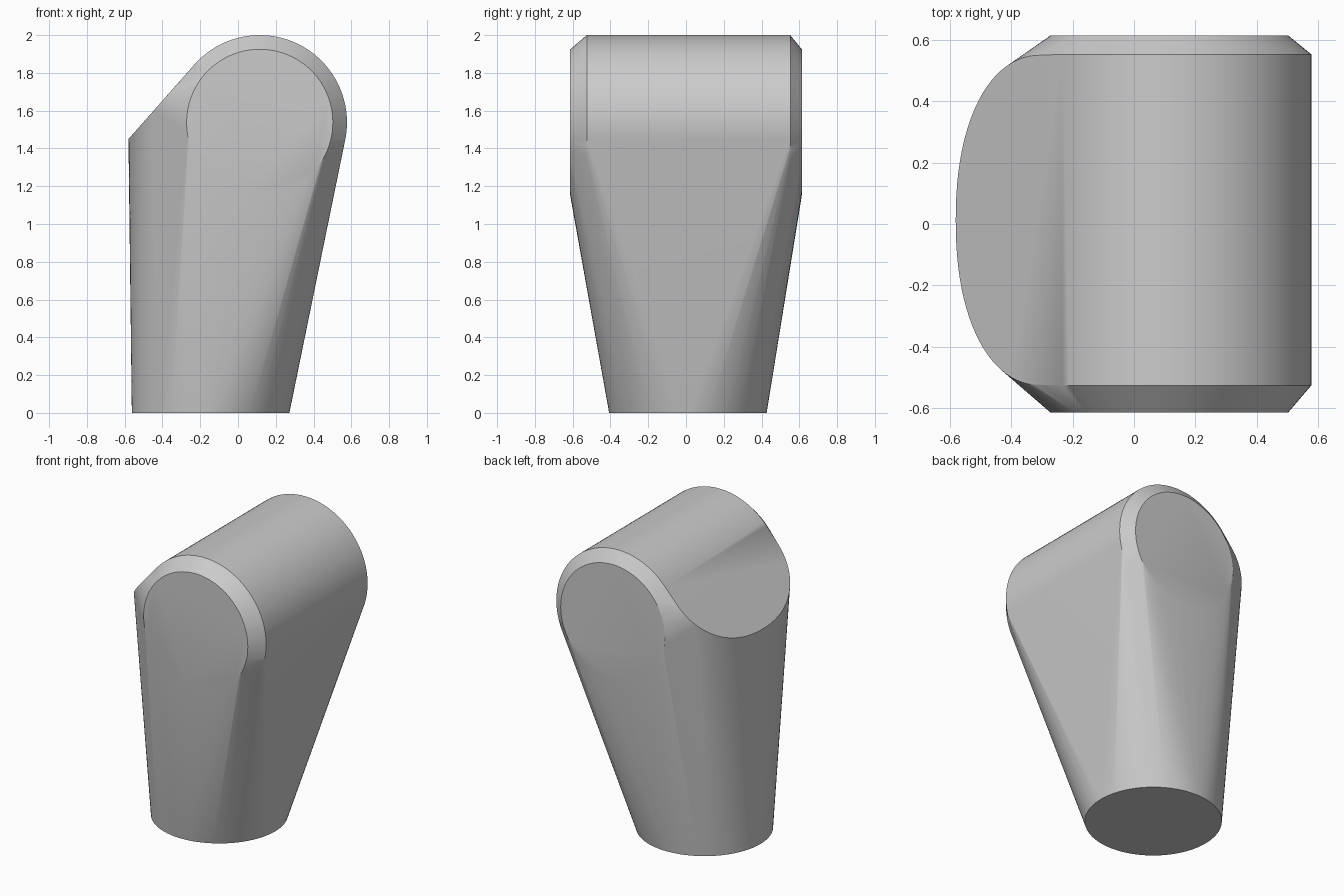
import bpy, bmesh
from math import sin, cos, tan, pi, radians, copysign

cube = bpy.data.objects.get("Cube")
if cube:
    bpy.data.objects.remove(cube, do_unlink=True)

SEGMENTS = 96
ANGLES = [2 * pi * i / SEGMENTS for i in range(SEGMENTS)]
bm = bmesh.new()


def ring(x, z, y, radius):
    """Upright circle whose axis runs along y."""
    for a in ANGLES:
        bm.verts.new((x + radius * cos(a), y, z + radius * sin(a)))


# Round foot of the tapered post
for a in ANGLES:
    bm.verts.new((-0.145 + 0.417 * cos(a), 0.01 + 0.417 * sin(a), 0))

# Horizontal barrel with a chamfer at each end
for y, radius in ((-0.613, 0.387), (-0.525, 0.462), (0.552, 0.462), (0.613, 0.387)):
    ring(0.115, 1.538, y, radius)

# Rounded shoulder rim on the slope running tangent to the barrel
slope = tan(radians(48.4))
for i in range(49):
    a = -pi / 2 + pi * i / 48
    x = -0.3 - 0.28 * abs(cos(a)) ** 0.91
    y = 0.0125 + 0.537 * copysign(abs(sin(a)) ** 0.91, sin(a))
    bm.verts.new((x, y, 1.45 + (x + 0.58) * slope))

# Stretch one skin around all the sections
result = bmesh.ops.convex_hull(bm, input=bm.verts[:])
loose = {v for v in result["geom_interior"] if isinstance(v, bmesh.types.BMVert)}
loose |= {v for v in bm.verts if not v.link_faces}
bmesh.ops.delete(bm, geom=list(loose), context="VERTS")
bmesh.ops.dissolve_limit(bm, angle_limit=radians(0.4), verts=bm.verts[:], edges=bm.edges[:])
bmesh.ops.recalc_face_normals(bm, faces=bm.faces[:])

mesh = bpy.data.meshes.new("tapered_post_head")
bm.to_mesh(mesh)
bm.free()
post = bpy.data.objects.new("tapered_post_head", mesh)
bpy.context.collection.objects.link(post)

# Plain grey finish
grey = bpy.data.materials.new("plain_grey")
grey.use_nodes = True
colour = (0.6, 0.6, 0.6, 1)
grey.diffuse_color = colour
grey.node_tree.nodes["Principled BSDF"].inputs["Base Color"].default_value = colour
mesh.materials.append(grey)

# Smooth the curves, keep the rims crisp
bpy.ops.object.select_all(action="DESELECT")
post.select_set(True)
bpy.context.view_layer.objects.active = post
bpy.ops.object.shade_smooth_by_angle(angle=radians(30))
